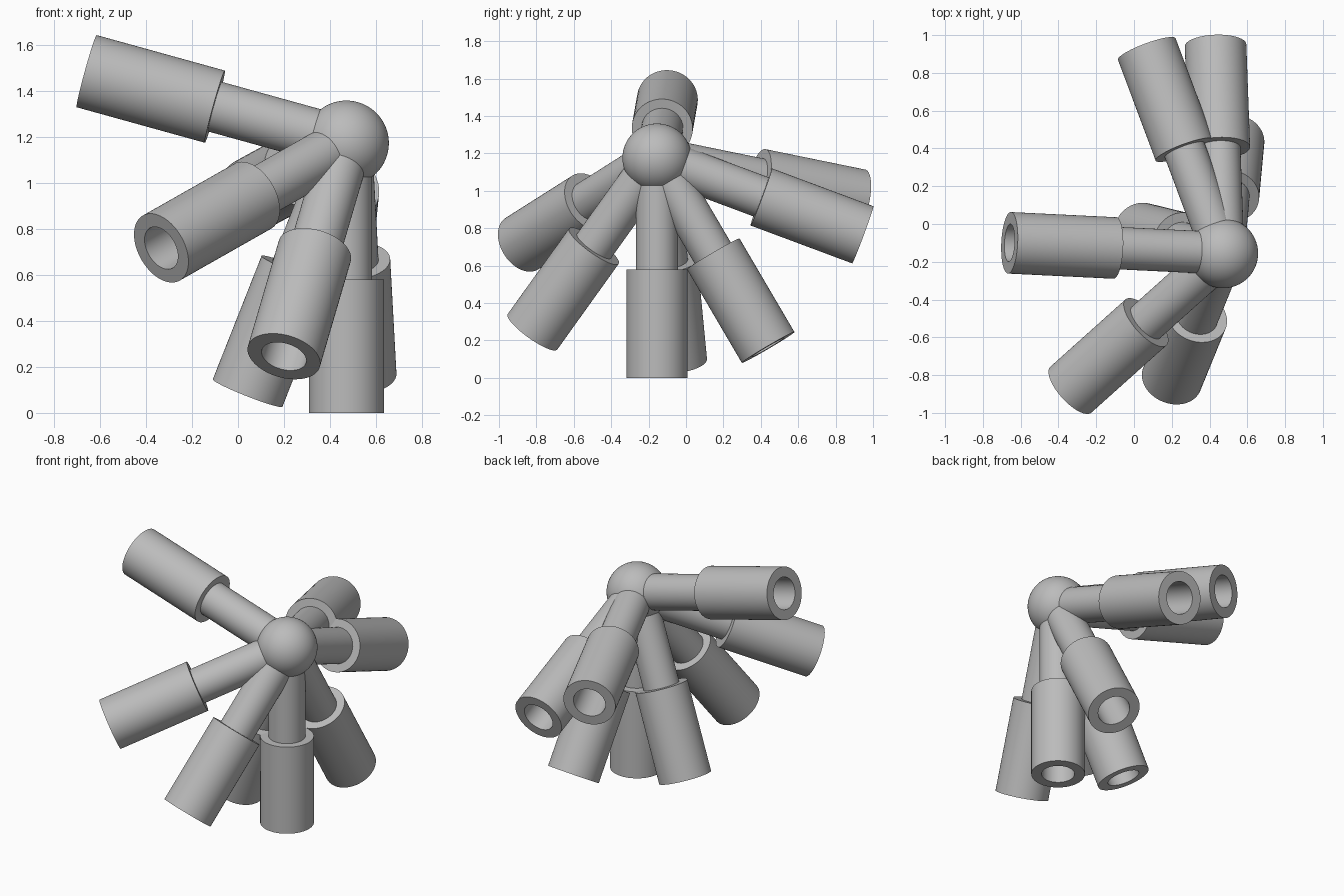
import bpy
import bmesh
import math
from mathutils import Vector

cube = bpy.data.objects.get("Cube")
if cube:
    bpy.data.objects.remove(cube, do_unlink=True)

# One plain grey for everything
grey = bpy.data.materials.new("plain grey")
grey.use_nodes = True
colour = (0.5, 0.5, 0.5, 1)
grey.diffuse_color = colour
grey.node_tree.nodes["Principled BSDF"].inputs["Base Color"].default_value = colour

CENTRE = Vector((0.472, -0.155, 1.175))
BALL_R, ROD_R, SLEEVE_R, BORE_R = 0.185, 0.112, 0.163, 0.1
SHOULDER, REACH = 0.595, 1.175
SIDES = 64


def finish(obj):
    obj.data.materials.append(grey)
    bpy.ops.object.select_all(action="DESELECT")
    obj.select_set(True)
    bpy.context.view_layer.objects.active = obj
    bpy.ops.object.shade_smooth_by_angle(angle=math.radians(35))


def lathe(name, profile, direction):
    """Spin (radius, distance) points about an axis leaving the hub centre."""
    bm = bmesh.new()
    verts = [bm.verts.new((r, 0, d)) for r, d in profile]
    edges = [bm.edges.new(pair) for pair in zip(verts, verts[1:])]
    bmesh.ops.spin(bm, geom=verts + edges, cent=(0, 0, 0), axis=(0, 0, 1),
                   angle=math.tau, steps=SIDES, use_merge=True)
    bmesh.ops.remove_doubles(bm, verts=bm.verts, dist=1e-5)
    bmesh.ops.recalc_face_normals(bm, faces=bm.faces)
    mesh = bpy.data.meshes.new(name)
    bm.to_mesh(mesh)
    bm.free()
    obj = bpy.data.objects.new(name, mesh)
    bpy.context.collection.objects.link(obj)
    obj.location = CENTRE
    obj.rotation_euler = direction.to_track_quat("Z", "Y").to_euler()
    finish(obj)


# Central ball
bpy.ops.mesh.primitive_uv_sphere_add(segments=SIDES, ring_count=32,
                                     radius=BALL_R, location=CENTRE)
ball = bpy.context.object
ball.name = "hub_ball"
finish(ball)

# Arm directions out of the ball
arms = {
    "raised_right": (-1.124, 0.055, 0.311),
    "front_right": (-0.804, -0.72, -0.456),
    "front_low": (-0.272, -0.666, -0.929),
    "upright": (0, 0, -1),
    "back_low": (0.055, 0.591, -1.007),
    "right_low": (-0.43, 0.105, -1.088),
    "back_right": (-0.402, 1.075, -0.22),
    "back": (-0.04, 1.094, -0.408),
}

# Each arm is a rod pushed into the shoulder of a hollow sleeve
for label, vector in arms.items():
    direction = Vector(vector).normalized()
    rod_end = SHOULDER + 0.02
    lathe(label + "_rod",
          [(0, 0), (ROD_R, 0), (ROD_R, rod_end), (0, rod_end)], direction)
    lathe(label + "_sleeve",
          [(BORE_R, SHOULDER), (SLEEVE_R, SHOULDER), (SLEEVE_R, REACH),
           (BORE_R, REACH), (BORE_R, SHOULDER)], direction)
